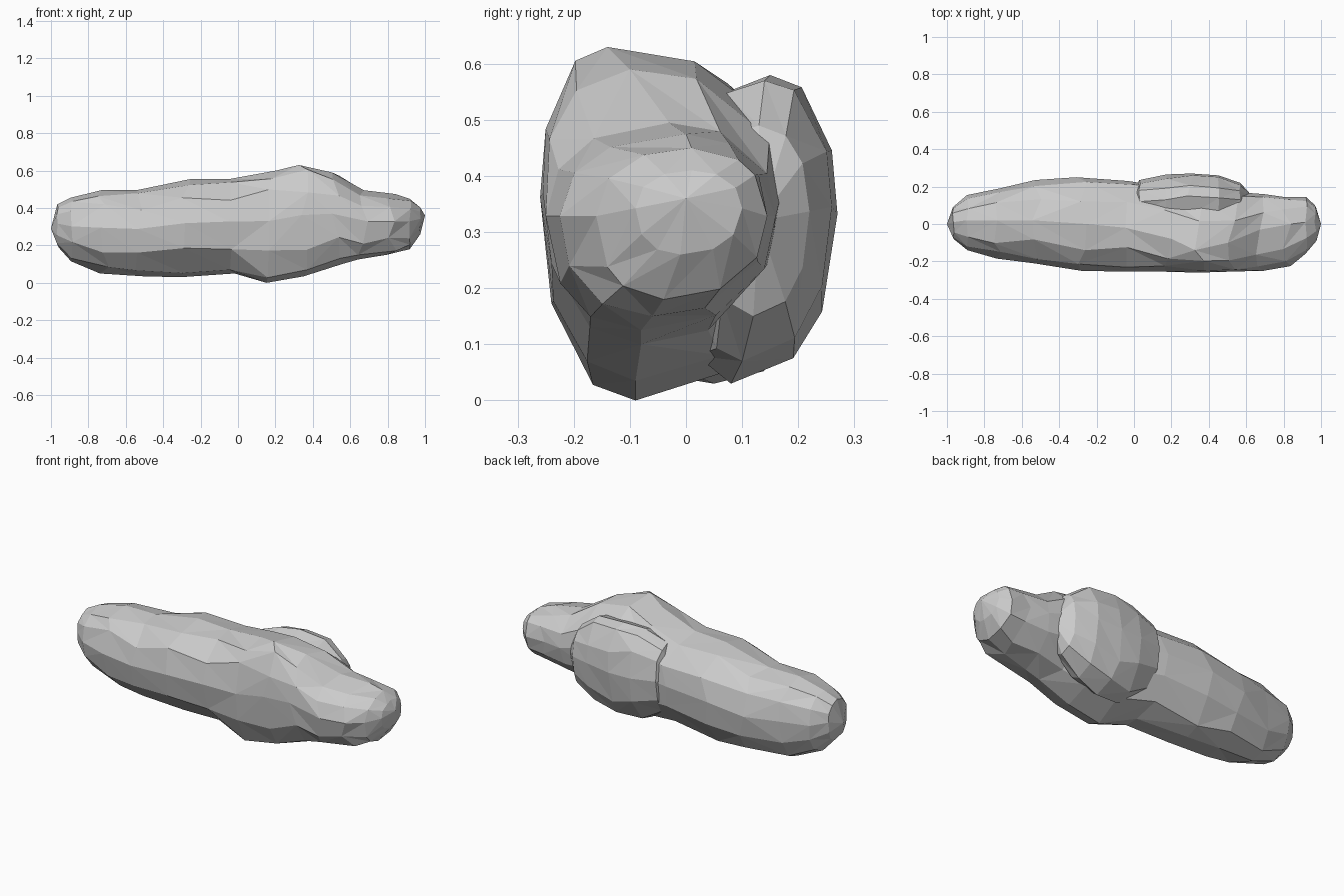
import bpy, bmesh, random
from math import cos, sin, pi, copysign

random.seed(4)
SIDES = 12


def section(x, y0, y1, z0, z1, y_top, y_low, jitter):
    # Faceted oval whose crest and keel may sit off centre
    mid = z0 + (z1 - z0) * 0.55
    points = []
    for i in range(SIDES):
        a = 2 * pi * i / SIDES
        if i % 3:
            a += random.uniform(-0.12, 0.12)
        c, s = cos(a), sin(a)
        c = copysign(abs(c) ** 0.9, c) if i % 6 != 3 else 0
        s = copysign(abs(s) ** 0.9, s) if i % 6 else 0
        crest = y_top if s >= 0 else y_low
        y = crest + c * ((y1 - crest) if c >= 0 else (crest - y0))
        z = mid + s * ((z1 - mid) if s >= 0 else (mid - z0))
        points.append((x + random.uniform(-jitter, jitter), y, z))
    return points


def rock(name, start, end, sections, jitter=0.03):
    bm = bmesh.new()
    rings = []
    for k, st in enumerate(sections):
        j = jitter if 1 < k < len(sections) - 2 else 0.006
        rings.append([bm.verts.new(p) for p in section(*st, j)])
    tips = [bm.verts.new(start), bm.verts.new(end)]
    for a, b in zip(rings, rings[1:]):
        for i in range(SIDES):
            n = (i + 1) % SIDES
            if random.random() < 0.5:
                tris = (a[i], a[n], b[i]), (a[n], b[n], b[i])
            else:
                tris = (a[i], a[n], b[n]), (a[i], b[n], b[i])
            for t in tris:
                bm.faces.new(t)
    for tip, ring in zip(tips, (rings[0], rings[-1])):
        for i in range(SIDES):
            bm.faces.new((ring[i], ring[(i + 1) % SIDES], tip))
    bmesh.ops.recalc_face_normals(bm, faces=bm.faces)
    mesh = bpy.data.meshes.new(name)
    bm.to_mesh(mesh)
    bm.free()
    obj = bpy.data.objects.new(name, mesh)
    bpy.context.collection.objects.link(obj)
    return obj


# Long main boulder: x, y min/max, z min/max, crest y, keel y
rock("main_boulder", (-1, 0.0, 0.29), (1, 0.0, 0.36), [
    (-0.965, -0.08, 0.09, 0.19, 0.42, 0.01, 0.02),
    (-0.89, -0.14, 0.155, 0.115, 0.455, 0.02, 0.03),
    (-0.72, -0.185, 0.19, 0.05, 0.495, 0.02, 0.05),
    (-0.52, -0.21, 0.235, 0.035, 0.495, 0.02, 0.06),
    (-0.28, -0.25, 0.25, 0.03, 0.555, 0.0, 0.05),
    (-0.02, -0.255, 0.23, 0.05, 0.555, -0.02, 0.0),
    (0.18, -0.255, 0.2, 0.0, 0.60, -0.08, -0.09),
    (0.35, -0.26, 0.18, 0.035, 0.63, -0.14, -0.09),
    (0.53, -0.255, 0.17, 0.10, 0.59, -0.10, -0.08),
    (0.67, -0.25, 0.16, 0.125, 0.495, -0.03, -0.08),
    (0.82, -0.225, 0.145, 0.15, 0.475, 0.0, -0.06),
    (0.92, -0.16, 0.145, 0.18, 0.45, 0.01, -0.04),
    (0.97, -0.09, 0.10, 0.26, 0.41, 0.01, -0.01),
])

# Bulge fused onto the back of the boulder
rock("back_bulge", (-0.03, 0.12, 0.36), (0.65, 0.13, 0.32), [
    (0.03, 0.02, 0.235, 0.12, 0.52, 0.12, 0.08),
    (0.17, -0.02, 0.265, 0.04, 0.57, 0.13, 0.07),
    (0.30, -0.02, 0.27, 0.03, 0.58, 0.15, 0.08),
    (0.45, 0.0, 0.26, 0.07, 0.57, 0.14, 0.10),
    (0.57, 0.03, 0.22, 0.15, 0.49, 0.13, 0.12),
], 0.015)
